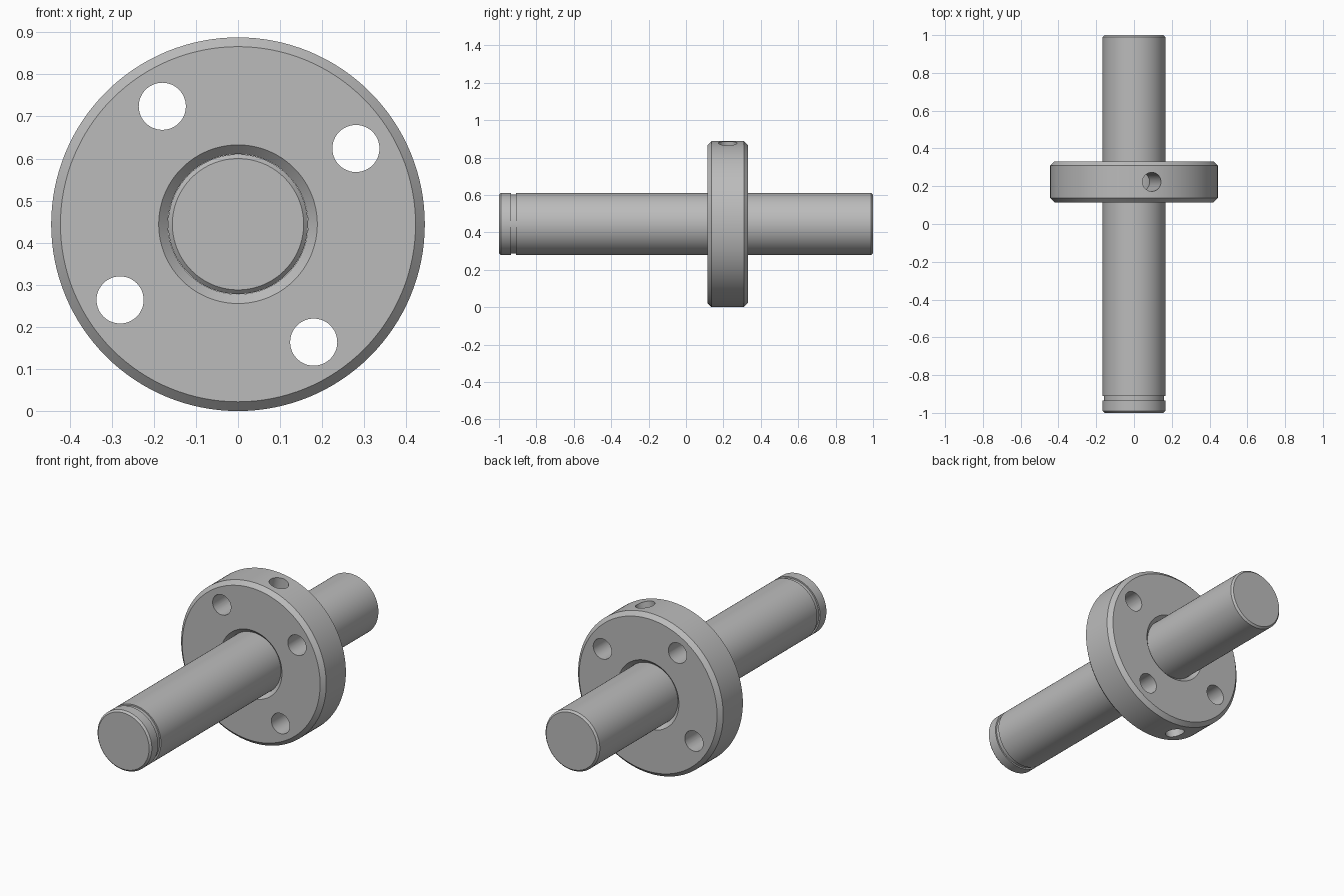
import bpy, bmesh
from math import cos, sin, pi, radians
from mathutils import Vector

if "Cube" in bpy.data.objects:
    bpy.data.objects.remove(bpy.data.objects["Cube"])

R = 0.444            # flange radius, also the axis height
SHAFT_R = 0.166
FLANGE_Y = 0.223     # flange centre along the shaft
HALF = 0.108         # half of the flange thickness
SEGMENTS = 128

steel = bpy.data.materials.new("grey steel")
steel.use_nodes = True
GREY = (0.5, 0.5, 0.5, 1)
steel.diffuse_color = GREY
steel.node_tree.nodes["Principled BSDF"].inputs["Base Color"].default_value = GREY


def lathe(name, profile, closed=False):
    """Revolve (radius, y) points around the horizontal axis."""
    bm = bmesh.new()
    rings = []
    for r, y in profile:
        rings.append([bm.verts.new((r * cos(2 * pi * i / SEGMENTS), y,
                                    R + r * sin(2 * pi * i / SEGMENTS)))
                      for i in range(SEGMENTS)])
    pairs = list(zip(rings, rings[1:]))
    if closed:
        pairs.append((rings[-1], rings[0]))
    else:
        bm.faces.new(rings[0])
        bm.faces.new(rings[-1])
    for a, b in pairs:
        for i in range(SEGMENTS):
            j = (i + 1) % SEGMENTS
            bm.faces.new((a[i], a[j], b[j], b[i]))
    bmesh.ops.recalc_face_normals(bm, faces=bm.faces)
    mesh = bpy.data.meshes.new(name)
    bm.to_mesh(mesh)
    bm.free()
    mesh.materials.append(steel)
    obj = bpy.data.objects.new(name, mesh)
    bpy.context.collection.objects.link(obj)
    return obj


def drill(target, centre, direction, radius, depth):
    """Cut a round hole through the target."""
    bpy.ops.mesh.primitive_cylinder_add(vertices=48, radius=radius, depth=depth,
                                        location=centre)
    cutter = bpy.context.object
    cutter.name = "drill_cutter"
    cutter.hide_render = True
    cutter.rotation_euler = direction.to_track_quat('Z', 'Y').to_euler()
    cutter.data.materials.append(steel)
    bpy.context.view_layer.objects.active = target
    mod = target.modifiers.new("hole", 'BOOLEAN')
    mod.operation = 'DIFFERENCE'
    mod.solver = 'EXACT'
    mod.object = cutter
    bpy.ops.object.modifier_apply(modifier=mod.name)
    bpy.data.objects.remove(cutter)


# Shaft with chamfered ends and a retaining ring groove near the front
c, g = 0.01, SHAFT_R - 0.008
shaft = lathe("shaft", [
    (SHAFT_R - c, -1), (SHAFT_R, -1 + c), (SHAFT_R, -0.935), (g, -0.935),
    (g, -0.91), (SHAFT_R, -0.91), (SHAFT_R, 1 - c), (SHAFT_R - c, 1)])

# Flange ring, chamfered on the rim and around the bore
y0, y1, c = FLANGE_Y - HALF, FLANGE_Y + HALF, 0.022
bore = SHAFT_R + 0.0005
flange = lathe("flange", [
    (bore + c, y0), (R - c, y0), (R, y0 + c), (R, y1 - c),
    (R - c, y1), (bore + c, y1), (bore, y1 - c), (bore, y0 + c)], closed=True)

# Four bolt holes through the flange
for k in range(4):
    a = radians(32.7 + 90 * k)
    drill(flange, (0.333 * cos(a), FLANGE_Y, R + 0.333 * sin(a)),
          Vector((0, 1, 0)), 0.056, 1)

# Two opposite radial screw holes in the rim, reaching the bore
for k in range(2):
    a = radians(77.7 + 180 * k)
    way = Vector((cos(a), 0, sin(a)))
    drill(flange, Vector((0, FLANGE_Y, R)) + way * 0.35, way, 0.05, 0.5)

# Smooth round surfaces with crisp edges
for obj in (shaft, flange):
    bpy.ops.object.select_all(action='DESELECT')
    obj.select_set(True)
    bpy.context.view_layer.objects.active = obj
    bpy.ops.object.shade_smooth_by_angle(angle=radians(30))
